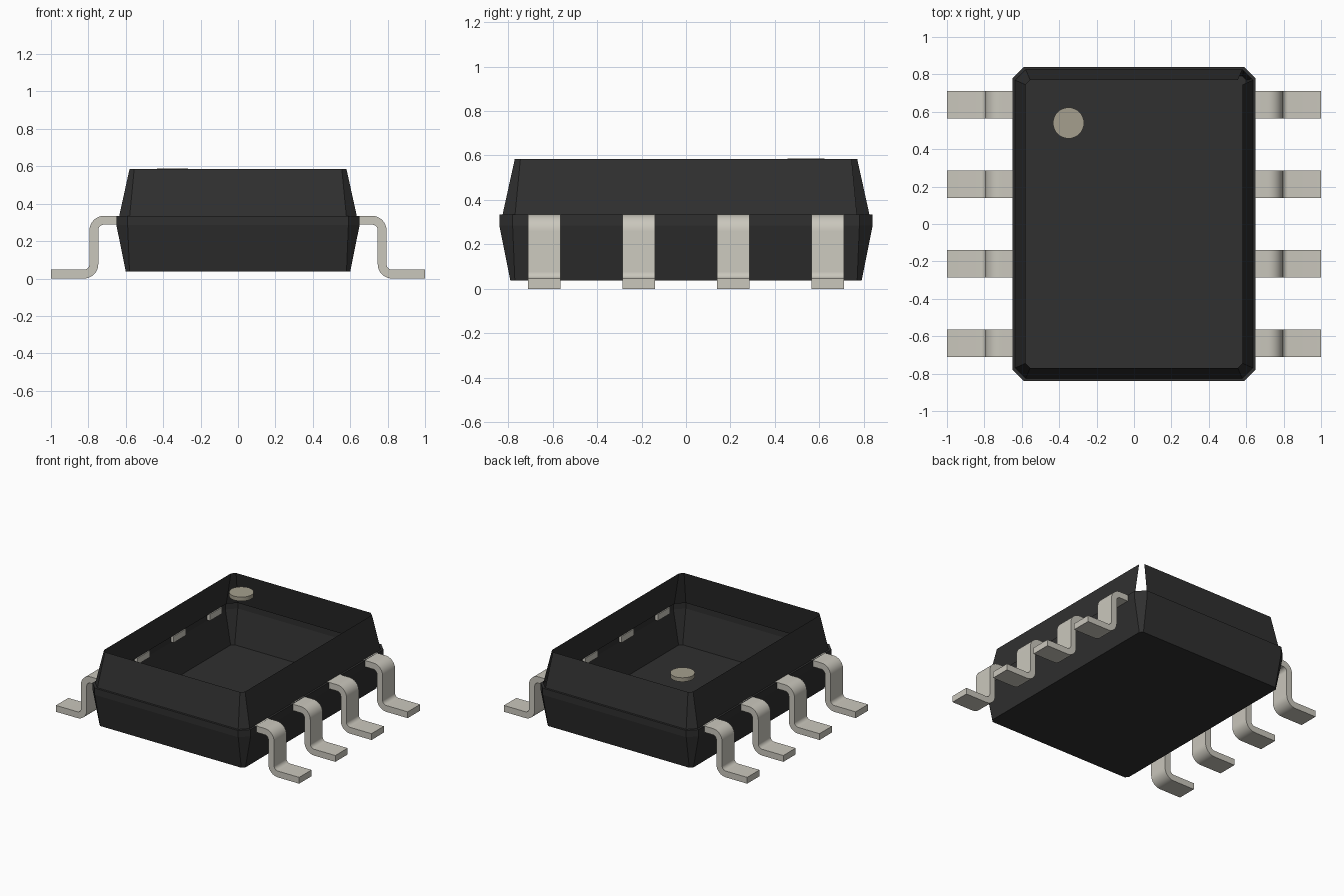
import bpy, bmesh, math

cube = bpy.data.objects.get("Cube")
if cube:
    bpy.data.objects.remove(cube, do_unlink=True)


def material(name, rgb):
    m = bpy.data.materials.new(name)
    m.use_nodes = True
    m.diffuse_color = (*rgb, 1)
    m.node_tree.nodes["Principled BSDF"].inputs["Base Color"].default_value = (*rgb, 1)
    return m


BLACK = material("black plastic", (0.029, 0.029, 0.029))
METAL = material("tinned metal", (0.59, 0.57, 0.505))
PAINT = material("beige marking", (0.376, 0.347, 0.27))


def finish(name, bm, mat, smooth=False):
    bm.normal_update()
    me = bpy.data.meshes.new(name)
    bm.to_mesh(me)
    bm.free()
    me.materials.append(mat)
    ob = bpy.data.objects.new(name, me)
    bpy.context.collection.objects.link(ob)
    if smooth:
        bpy.ops.object.select_all(action='DESELECT')
        ob.select_set(True)
        bpy.context.view_layer.objects.active = ob
        bpy.ops.object.shade_smooth_by_angle(angle=math.radians(35))
    return ob


# Package body: open shell lofted through chamfered rectangles
def chamfered_ring(bm, hx, hy, c, z):
    pts = [(hx, -hy + c), (hx, hy - c), (hx - c, hy), (-hx + c, hy),
           (-hx, hy - c), (-hx, -hy + c), (-hx + c, -hy), (hx - c, -hy)]
    return [bm.verts.new((x, y, z)) for x, y in pts]


bm = bmesh.new()
sections = [(0.60, 0.79, 0.02, 0.037),     # floor
            (0.65, 0.84, 0.06, 0.285),     # parting band, lower edge
            (0.65, 0.84, 0.06, 0.335),     # parting band, upper edge
            (0.635, 0.825, 0.056, 0.335),  # inner edge of ledge
            (0.58, 0.77, 0.025, 0.585)]    # open rim
rings = [chamfered_ring(bm, *s) for s in sections]
bm.faces.new(rings[0][::-1])
for level, (lo, hi) in enumerate(zip(rings, rings[1:])):
    for i in range(8):
        if level == 3 and i == 1:          # open slit at the back left corner
            continue
        j = (i + 1) % 8
        bm.faces.new((lo[i], lo[j], hi[j], hi[i]))
finish("package_body", bm, BLACK)


# Gull-wing leads: bent strip profile extruded across its width
def arc(cx, cz, r, a0, a1, n=8):
    return [(cx + r * math.cos(math.radians(a0 + (a1 - a0) * k / n)),
             cz + r * math.sin(math.radians(a0 + (a1 - a0) * k / n)))
            for k in range(n + 1)]


T, R = 0.047, 0.03                         # strip thickness, inner bend radius
X_IN, X_OUT, Z_TOP = 0.747, 0.794, 0.335
upper = (X_IN - R, Z_TOP - T - R)          # bend centres
lower = (X_OUT + R, T + R)
profile = ([(0.627, Z_TOP)] + arc(*upper, R + T, 90, 0) + arc(*lower, R, 180, 270)
           + [(1.0, T), (1.0, 0.0)] + arc(*lower, R + T, 270, 180)
           + arc(*upper, R, 0, 90) + [(0.627, Z_TOP - T)])


def lead(name, side, y, width=0.145):
    bm = bmesh.new()
    a, b = [[bm.verts.new((side * x, y + s * width / 2, z)) for x, z in profile]
            for s in (-1, 1)]
    n = len(profile)
    half = n // 2
    for i in range(n):
        j = (i + 1) % n
        bm.faces.new((a[i], a[j], b[j], b[i]))
    for ring in (a, b):                    # side walls as a strip of quads
        for i in range(half - 1):
            bm.faces.new((ring[i], ring[i + 1], ring[n - 2 - i], ring[n - 1 - i]))
    bmesh.ops.recalc_face_normals(bm, faces=bm.faces)
    finish(name, bm, METAL, smooth=True)


for side, label in ((1, "left"), (-1, "right")):
    for k in range(4):
        lead(f"{label}_lead_{k + 1}", side, (k - 1.5) * 0.425)

# Round orientation mark floating level with the rim
bm = bmesh.new()
bmesh.ops.create_cone(bm, cap_ends=True, segments=32, radius1=0.083, radius2=0.083, depth=0.03)
bmesh.ops.translate(bm, verts=bm.verts, vec=(-0.35, 0.54, 0.572))
finish("orientation_mark", bm, PAINT, smooth=True)
